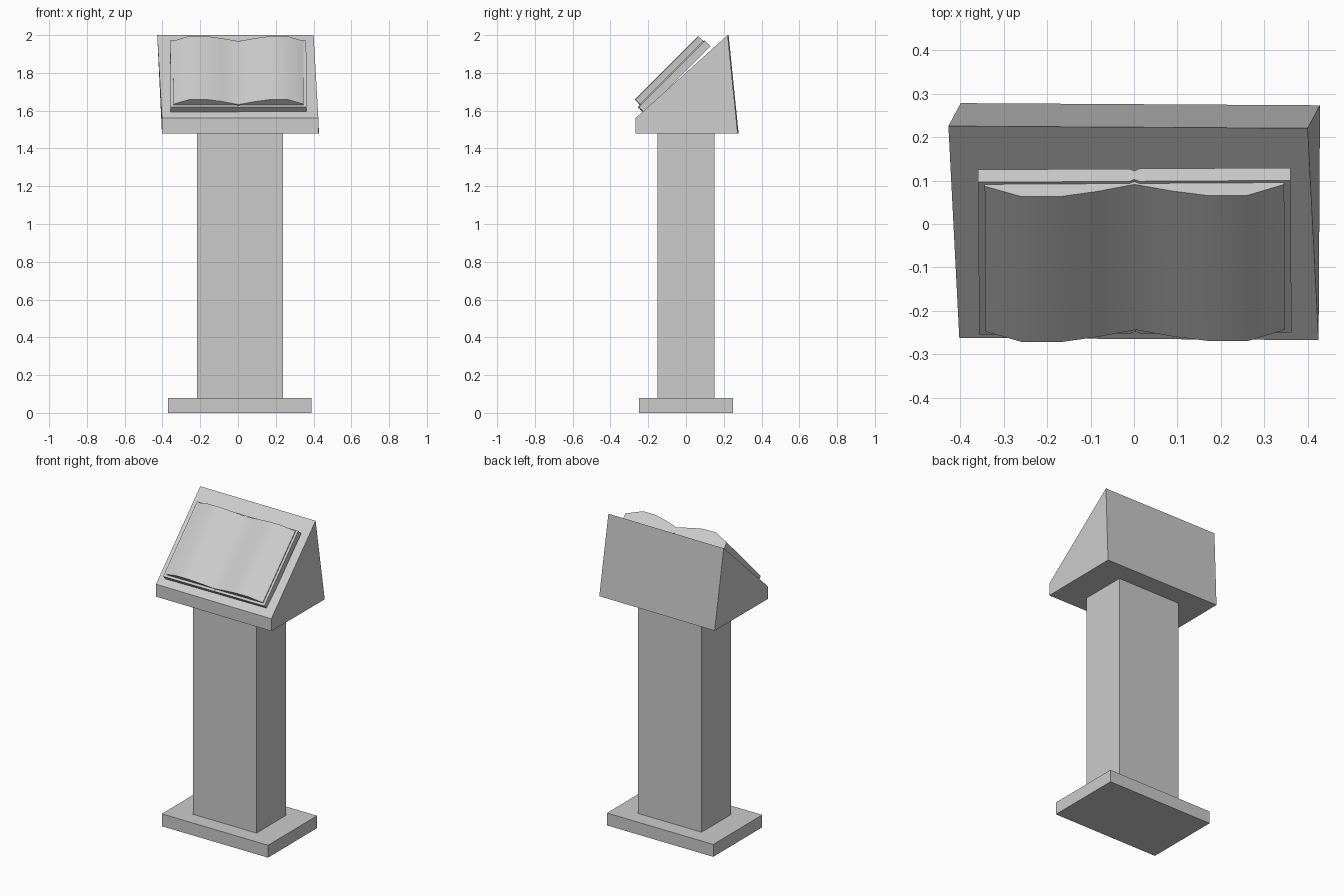
import bpy, bmesh, math
from mathutils import Matrix, Vector

if "Cube" in bpy.data.objects:
    bpy.data.objects.remove(bpy.data.objects["Cube"])


def prism(name, ring_a, ring_b, matrix=Matrix()):
    """Closed solid between two matching outlines."""
    bm = bmesh.new()
    a = [bm.verts.new(p) for p in ring_a]
    b = [bm.verts.new(p) for p in ring_b]
    bm.faces.new(a)
    bm.faces.new(b[::-1])
    n = len(a)
    for i in range(n):
        j = (i + 1) % n
        bm.faces.new((a[i], b[i], b[j], a[j]))
    bmesh.ops.recalc_face_normals(bm, faces=bm.faces)
    mesh = bpy.data.meshes.new(name)
    bm.to_mesh(mesh)
    bm.free()
    obj = bpy.data.objects.new(name, mesh)
    bpy.context.collection.objects.link(obj)
    obj.matrix_world = matrix
    return obj


def box(name, x0, x1, y, z0, z1):
    ring = [(x0, -y), (x1, -y), (x1, y), (x0, y)]
    return prism(name, [(*p, z0) for p in ring], [(*p, z1) for p in ring])


def mirrored(half):
    """Mirror a left-half (x, z) line that ends on x = 0."""
    return half + [(-x, z) for x, z in reversed(half[:-1])]


# Foot and column
box("base", -0.37, 0.39, 0.25, 0.0, 0.08)
box("column", -0.217, 0.238, 0.15, 0.08, 1.48)

# Sloped lectern head: side profile (y, z, sideways lean)
side = [(-0.268, 1.48, 0), (0.273, 1.48, 0), (0.22, 2.0, -0.028), (-0.268, 1.56, 0)]
prism("lectern_head",
      [(-0.414 + dx, y, z) for y, z, dx in side],
      [(0.414 + dx, y, z) for y, z, dx in side],
      Matrix.Translation((0.013, 0.003, 0)) @ Matrix.Rotation(-0.006, 4, 'Z'))

# Open book, lying on the slope
place = (Matrix.Translation((0.002, -0.077, 1.795))
         @ Matrix.Rotation(0.006, 4, 'Z')
         @ Matrix.Rotation(math.radians(45), 4, 'X'))


def along_book(name, outline, y0, y1):
    return prism(name, [(x, y0, z) for x, z in outline],
                 [(x, y1, z) for x, z in outline], place)


# Cover with a small crease at the spine
cover_top = mirrored([(-0.36, 0), (-0.012, 0), (0, -0.006)])
cover_under = mirrored([(-0.36, -0.041), (-0.012, -0.041), (0, -0.034)])
along_book("book_cover", cover_top + cover_under[::-1], -0.248, 0.248)

# Curved pages
page_top = mirrored([(-0.345, 0.006), (-0.26, 0.041), (-0.17, 0.041),
                     (-0.085, 0.025), (0, 0.003)])
page_under = mirrored([(-0.345, -0.003), (0, -0.008)])
pages = along_book("book_pages", page_top + page_under[::-1], -0.233, 0.241)
bpy.context.view_layer.objects.active = pages
pages.select_set(True)
bpy.ops.object.shade_smooth_by_angle(angle=math.radians(40))
